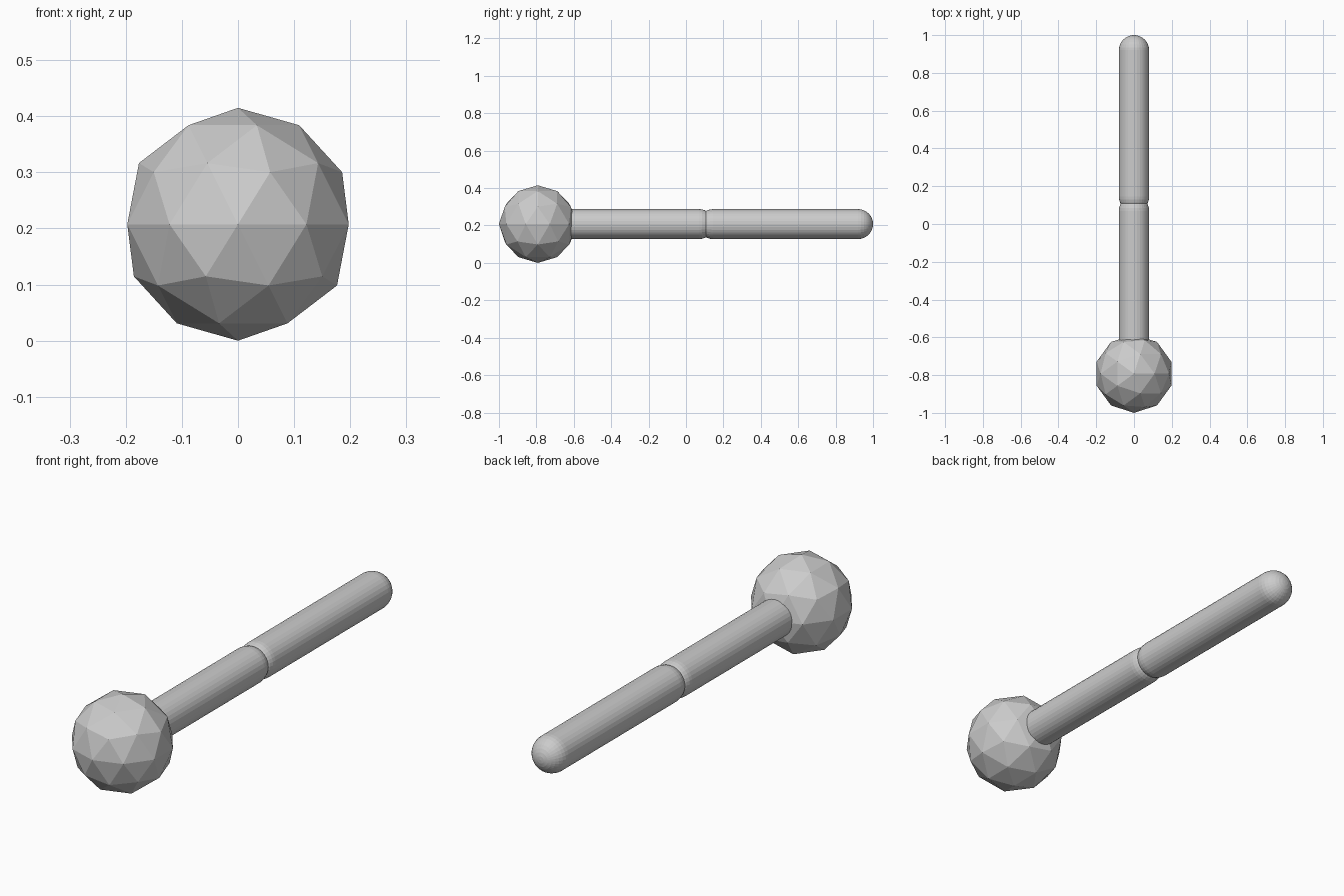
import bpy, bmesh, math

if "Cube" in bpy.data.objects:
    bpy.data.objects.remove(bpy.data.objects["Cube"])

R_HEAD = 0.2075
Z_AXIS = R_HEAD
R_ROD = 0.08

grey = bpy.data.materials.new("plain grey")
grey.diffuse_color = (0.6, 0.6, 0.6, 1)
grey.use_nodes = True
grey.node_tree.nodes["Principled BSDF"].inputs["Base Color"].default_value = grey.diffuse_color


def make_object(name, bm):
    bmesh.ops.recalc_face_normals(bm, faces=bm.faces)
    mesh = bpy.data.meshes.new(name)
    bm.to_mesh(mesh)
    bm.free()
    mesh.materials.append(grey)
    obj = bpy.data.objects.new(name, mesh)
    bpy.context.collection.objects.link(obj)
    return obj


def capsule(name, y0, y1, radius, sides=32, rings=8):
    """Round-ended rod along y; y0 and y1 are the centres of the end domes."""
    profile = []
    for i in range(1, rings + 1):
        a = math.pi / 2 * i / rings
        profile.append((y0 - radius * math.cos(a), radius * math.sin(a)))
    profile += [(y0 + y1 - y, r) for y, r in reversed(profile)]
    bm = bmesh.new()
    loops = [[bm.verts.new((r * math.cos(2 * math.pi * k / sides), y,
                            r * math.sin(2 * math.pi * k / sides)))
              for k in range(sides)] for y, r in profile]
    for a, b in zip(loops, loops[1:]):
        for k in range(sides):
            n = (k + 1) % sides
            bm.faces.new((a[k], a[n], b[n], b[k]))
    for loop, y in ((loops[0], y0 - radius), (loops[-1], y1 + radius)):
        tip = bm.verts.new((0, y, 0))
        for k in range(sides):
            bm.faces.new((loop[k], loop[(k + 1) % sides], tip))
    obj = make_object(name, bm)
    obj.location.z = Z_AXIS
    return obj


# Faceted ball head
bm = bmesh.new()
bmesh.ops.create_icosphere(bm, subdivisions=2, radius=R_HEAD)
head = make_object("ball_head", bm)
head.location = (0, -1 + R_HEAD, Z_AXIS)

# Two round-ended handle sections that overlap in a shallow groove
capsule("front_handle", -0.705, 0.07, R_ROD)
capsule("rear_handle", 0.145, 1 - R_ROD, R_ROD)
